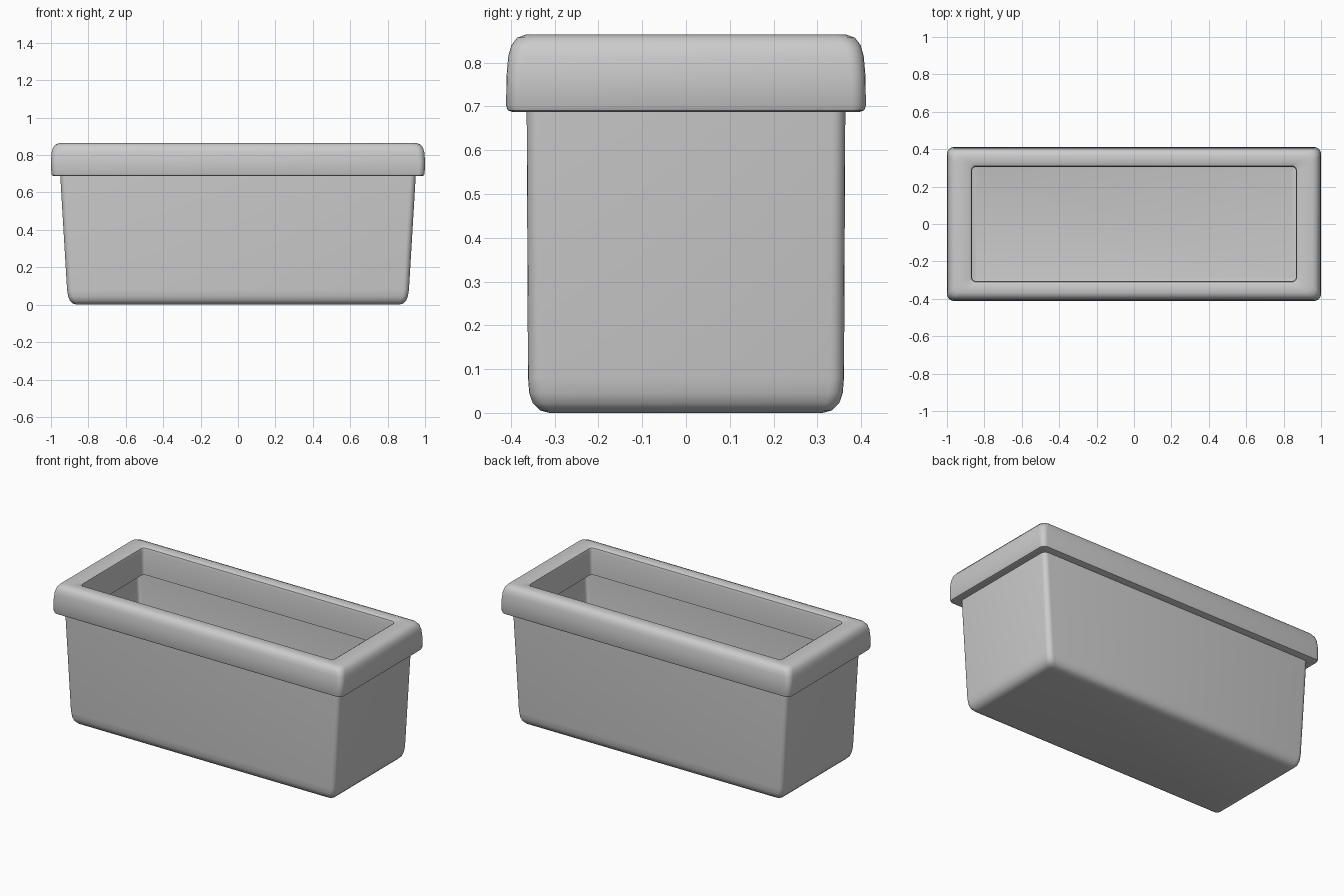
import bpy, bmesh, math

if "Cube" in bpy.data.objects:
    bpy.data.objects.remove(bpy.data.objects["Cube"])

SEG = 5  # segments per rounded corner


def ring(bm, hx, hy, r, z):
    """Rounded-rectangle loop of vertices at height z."""
    verts = []
    for sx, sy, a0 in ((1, 1, 0), (-1, 1, 90), (-1, -1, 180), (1, -1, 270)):
        for i in range(SEG + 1):
            a = math.radians(a0 + 90 * i / SEG)
            verts.append(bm.verts.new((sx * (hx - r) + r * math.cos(a),
                                       sy * (hy - r) + r * math.sin(a), z)))
    return verts


def loft(name, profile, closed):
    """Skin a stack of rings; close it into a tube or cap both ends."""
    bm = bmesh.new()
    rings = [ring(bm, *p) for p in profile]
    pairs = list(zip(rings, rings[1:]))
    if closed:
        pairs.append((rings[-1], rings[0]))
    for a, b in pairs:
        n = len(a)
        for i in range(n):
            j = (i + 1) % n
            bm.faces.new((a[i], a[j], b[j], b[i]))
    if not closed:
        bm.faces.new(rings[0])
        bm.faces.new(rings[-1])
    bmesh.ops.recalc_face_normals(bm, faces=bm.faces)
    mesh = bpy.data.meshes.new(name)
    bm.to_mesh(mesh)
    bm.free()
    ob = bpy.data.objects.new(name, mesh)
    bpy.context.collection.objects.link(ob)
    bpy.ops.object.select_all(action='DESELECT')
    ob.select_set(True)
    bpy.context.view_layer.objects.active = ob
    bpy.ops.object.shade_smooth_by_angle(angle=math.radians(35))
    return ob


# Tapered trough: rounded foot, outer wall, lip, inner wall, floor
loft("planter_body", [
    (0.860, 0.312, 0.020, 0.000),
    (0.882, 0.334, 0.025, 0.006),
    (0.899, 0.350, 0.030, 0.022),
    (0.908, 0.358, 0.032, 0.045),
    (0.914, 0.361, 0.032, 0.080),
    (0.951, 0.364, 0.030, 0.700),
    (0.931, 0.344, 0.020, 0.700),
    (0.895, 0.341, 0.020, 0.075),
    (0.880, 0.330, 0.020, 0.040),
    (0.850, 0.300, 0.020, 0.030),
], closed=False)

# Overhanging rim: closed section with a soft outer top edge
loft("planter_rim", [
    (0.868, 0.308, 0.020, 0.690),
    (0.980, 0.394, 0.025, 0.687),
    (0.993, 0.407, 0.030, 0.691),
    (0.998, 0.411, 0.032, 0.702),
    (1.000, 0.410, 0.034, 0.770),
    (0.996, 0.406, 0.036, 0.815),
    (0.989, 0.399, 0.038, 0.840),
    (0.975, 0.386, 0.038, 0.857),
    (0.955, 0.366, 0.035, 0.864),
    (0.882, 0.322, 0.030, 0.864),
    (0.870, 0.310, 0.025, 0.857),
    (0.866, 0.306, 0.022, 0.840),
], closed=True)
